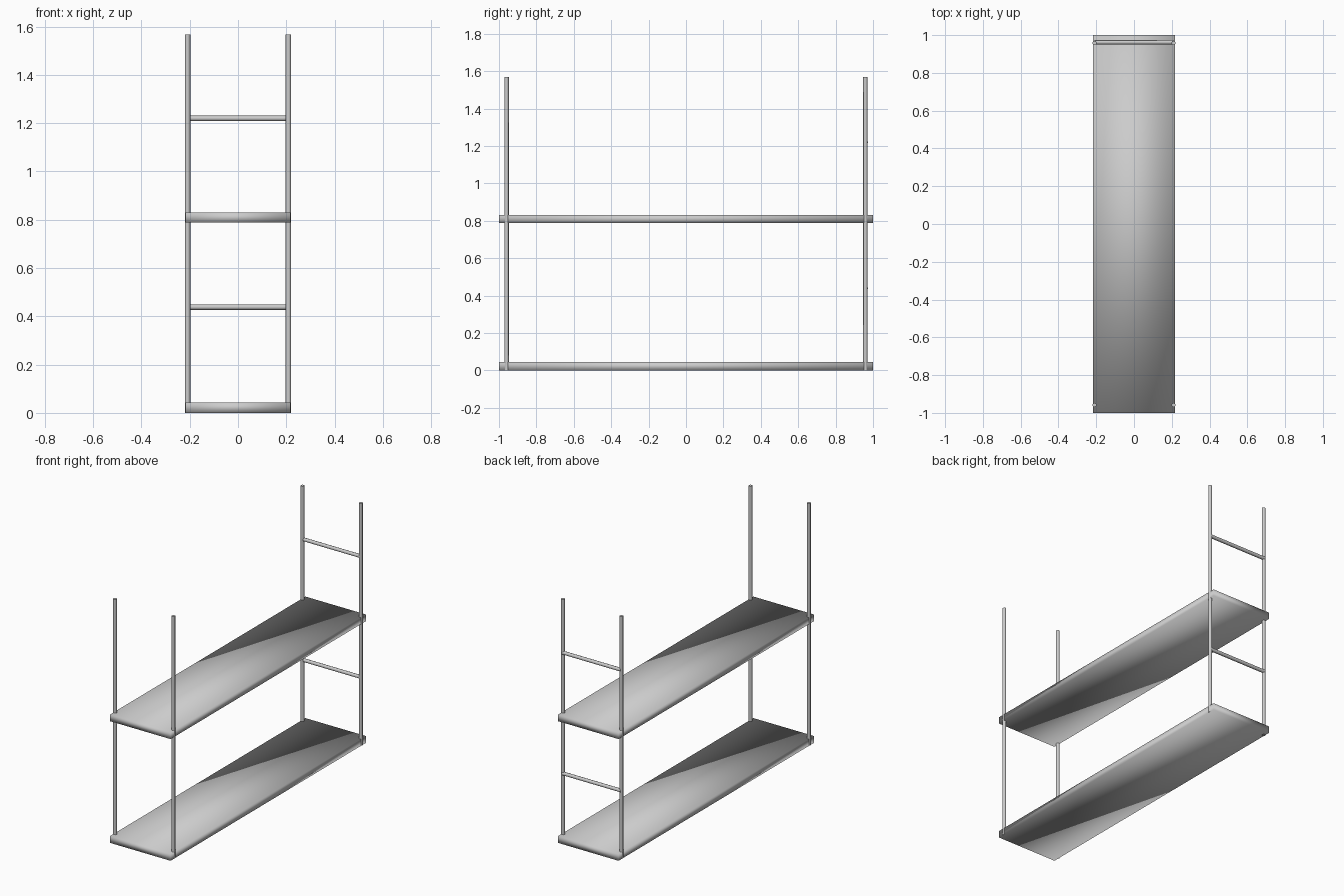
import bpy
from math import pi

if "Cube" in bpy.data.objects:
    bpy.data.objects.remove(bpy.data.objects["Cube"])

HALF_X, POST_X, POST_Y = 0.217, 0.209, 0.959
HEIGHT, ROD_R = 1.568, 0.0115


def smooth(ob):
    for p in ob.data.polygons:
        p.use_smooth = True


def shelf(name, z0, z1):
    bpy.ops.mesh.primitive_cube_add(size=1, location=(0, 0, (z0 + z1) / 2))
    ob = bpy.context.object
    ob.name = name
    ob.scale = (2 * HALF_X, 2, z1 - z0)
    bpy.ops.object.transform_apply(location=False, rotation=False, scale=True)
    smooth(ob)


def rod(name, loc, length, rot=(0, 0, 0)):
    bpy.ops.mesh.primitive_cylinder_add(vertices=8, radius=ROD_R, depth=length,
                                        location=loc, rotation=rot)
    ob = bpy.context.object
    ob.name = name
    bpy.ops.object.shade_smooth_by_angle(angle=pi / 3)


# Two long shelf boards
shelf("lower_shelf", 0.0, 0.044)
shelf("upper_shelf", 0.788, 0.831)

# Four upright posts
for sx, side in ((-1, "left"), (1, "right")):
    for sy, end in ((-1, "front"), (1, "back")):
        rod(f"{end}_{side}_post", (sx * POST_X, sy * POST_Y, HEIGHT / 2), HEIGHT)

# Cross rungs, at the back end only
for name, z in (("lower_rung", 0.438), ("upper_rung", 1.22)):
    rod(name, (0, POST_Y + 0.003, z), 2 * POST_X, (0, pi / 2, 0))
